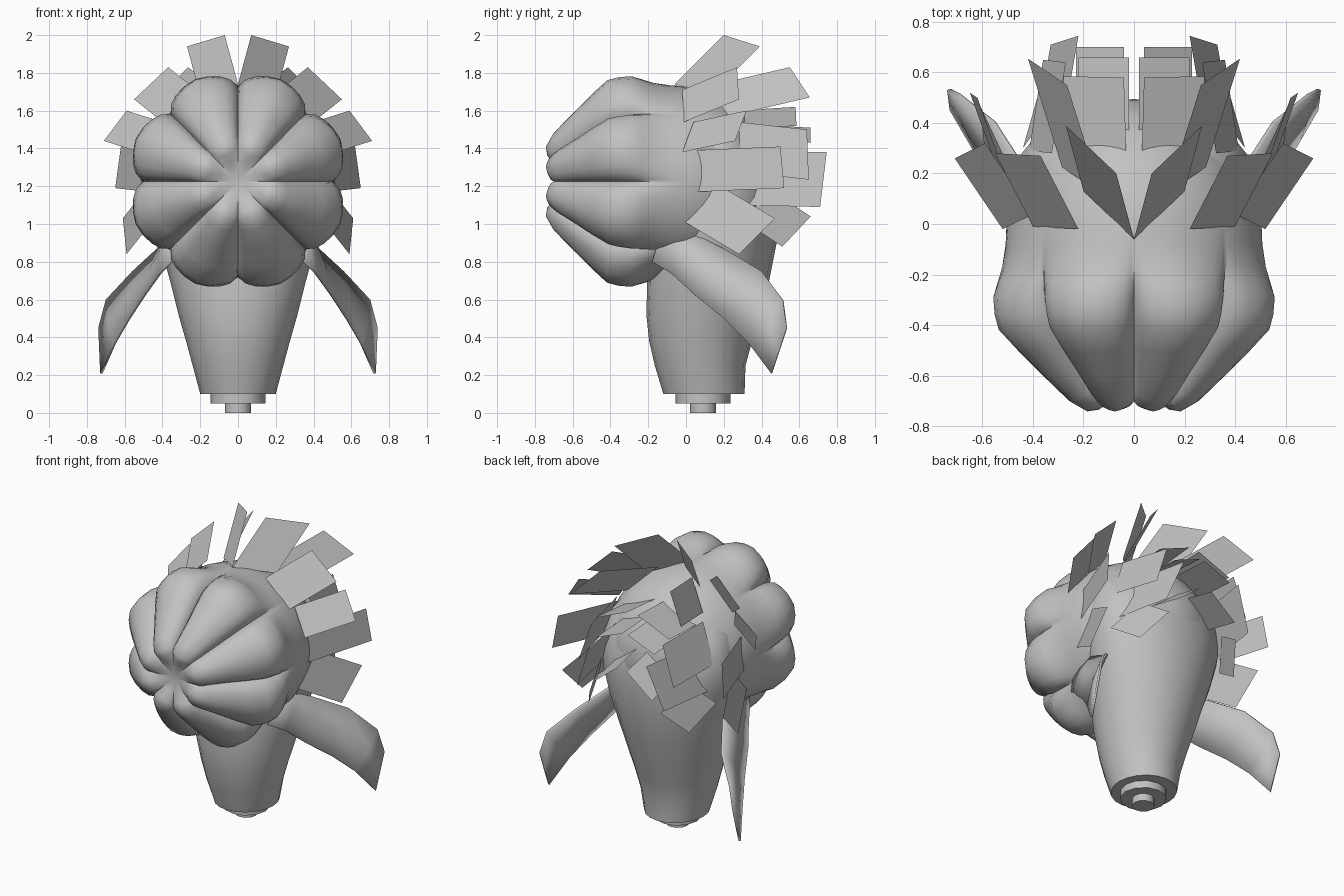
import bpy, math
from mathutils import Vector

grey = bpy.data.materials.new("plain grey")
grey.diffuse_color = (0.54, 0.54, 0.54, 1)


def add(name, verts, faces, angle=None):
    me = bpy.data.meshes.new(name)
    me.from_pydata([tuple(v) for v in verts], [], faces)
    me.materials.append(grey)
    ob = bpy.data.objects.new(name, me)
    bpy.context.collection.objects.link(ob)
    if angle:
        bpy.ops.object.select_all(action='DESELECT')
        bpy.context.view_layer.objects.active = ob
        ob.select_set(True)
        bpy.ops.object.shade_smooth_by_angle(angle=math.radians(angle))
    return ob


def loft(name, rings, angle):
    """Skin closed rings of equal length and cap both ends."""
    n = len(rings[0])
    verts = [p for r in rings for p in r]
    faces = [(i * n + j, i * n + (j + 1) % n, (i + 1) * n + (j + 1) % n, (i + 1) * n + j)
             for i in range(len(rings) - 1) for j in range(n)]
    last = (len(rings) - 1) * n
    faces += [tuple(reversed(range(n))), tuple(range(last, last + n))]
    return add(name, verts, faces, angle)


def ellipse(n, hx, y0, y1, z):
    cy, hy = (y0 + y1) / 2, (y1 - y0) / 2
    return [(hx * math.cos(2 * math.pi * k / n), cy + hy * math.sin(2 * math.pi * k / n), z)
            for k in range(n)]


# Petalled head: (y, ridge radius, groove depth inward, groove depth backward)
profile = [(-0.685, 0.03, 0.0, 0.0), (-0.70, 0.105, 0.0, 0.0), (-0.735, 0.15, -0.05, 0.035),
           (-0.742, 0.20, -0.02, 0.06), (-0.705, 0.27, 0.03, 0.06), (-0.61, 0.375, 0.07, 0.05),
           (-0.51, 0.48, 0.10, 0.03), (-0.42, 0.567, 0.12, 0.02), (-0.36, 0.583, 0.115, 0),
           (-0.29, 0.587, 0.095, 0), (-0.23, 0.562, 0.06, 0), (-0.17, 0.535, 0.025, 0),
           (-0.08, 0.512, 0.005, 0), (0.0, 0.505, 0, 0), (0.12, 0.475, 0, 0),
           (0.24, 0.42, 0, 0), (0.35, 0.33, 0, 0), (0.43, 0.23, 0, 0),
           (0.475, 0.13, 0, 0), (0.49, 0.03, 0, 0)]
PER = 10
rings = []
for y, r, inward, back in profile:
    ring = []
    for k in range(8 * PER):
        # Crowd the samples beside each cleft
        u = math.sin(math.pi / 2 * ((k % PER) / PER * 2 - 1))
        a = (k // PER + (u + 1) / 2) * math.pi / 4
        w = 0.6 * abs(u) ** 1.6 + 0.4 * abs(u) ** 10
        rr = r - inward * w
        ring.append((rr * math.cos(a), y + back * w, 1.225 + rr * math.sin(a)))
    rings.append(ring[::-1])
loft("petal_head", rings, 50)

# Tapering stalk body
body = [(0.10, 0.20, -0.12, 0.31), (0.25, 0.24, -0.165, 0.315), (0.38, 0.275, -0.195, 0.35),
        (0.52, 0.315, -0.21, 0.39), (0.70, 0.36, -0.205, 0.44), (0.90, 0.415, -0.17, 0.48),
        (1.08, 0.46, -0.15, 0.495), (1.25, 0.47, -0.12, 0.485), (1.42, 0.42, -0.1, 0.41),
        (1.55, 0.32, -0.1, 0.31), (1.65, 0.18, -0.08, 0.18)]
loft("stalk_body", [ellipse(20, hx, y0, y1, z) for z, hx, y0, y1 in body], 40)

# Stepped foot
for name, r, z0, z1 in (("foot_collar", 0.145, 0.05, 0.11), ("foot_plug", 0.07, 0.0, 0.06)):
    loft(name, [ellipse(12, r, 0.09 - r, 0.09 + r, z) for z in (z0, z1)], 40)

# Flat back leaves: three corners each, the fourth closes the parallelogram
leaves = [
    ((0.0, -0.06, 1.74), (0.07, 0.20, 2.0), (0.27, 0.39, 1.94)),
    ((0.22, -0.02, 1.71), (0.37, 0.27, 1.83), (0.55, 0.28, 1.66)),
    ((0.13, 0.12, 1.73), (0.265, 0.55, 1.83), (0.42, 0.655, 1.67)),
    ((0.40, 0.04, 1.54), (0.59, 0.32, 1.60), (0.71, 0.26, 1.44)),
    ((0.45, 0.03, 1.39), (0.62, 0.50, 1.41), (0.65, 0.52, 1.19)),
    ((0.46, 0.15, 1.22), (0.61, 0.47, 1.03), (0.59, 0.28, 0.84)),
    ((0.03, 0.25, 1.60), (0.04, 0.58, 1.62), (0.28, 0.585, 1.52)),
    ((0.29, 0.345, 1.39), (0.22, 0.745, 1.38), (0.33, 0.71, 1.09)),
    ((0.04, 0.40, 1.35), (0.04, 0.70, 1.28), (0.23, 0.70, 1.13)),
    ((0.02, 0.30, 1.53), (0.02, 0.66, 1.51), (0.22, 0.66, 1.43)),
    ((0.33, 0.45, 1.18), (0.27, 0.66, 1.04), (0.38, 0.51, 0.88)),
    ((0.325, 0.28, 1.54), (0.27, 0.64, 1.50), (0.36, 0.65, 1.235)),
]
# Drooping side leaf: upper and lower edge points from root to tip
upper = [(0.36, -0.12, 0.98), (0.40, 0.06, 0.94), (0.43, 0.20, 0.87),
         (0.56, 0.40, 0.75), (0.70, 0.51, 0.60), (0.74, 0.53, 0.45)]
lower = [(0.36, -0.18, 0.80), (0.42, -0.08, 0.74), (0.50, 0.04, 0.63),
         (0.585, 0.20, 0.50), (0.66, 0.33, 0.37), (0.73, 0.45, 0.21)]

for side, s in (("right", 1), ("left", -1)):
    flip = lambda p: (p[0] * s, p[1], p[2])
    for i, (a, b, c) in enumerate(leaves):
        d = Vector(a) + Vector(c) - Vector(b)
        add(f"back_leaf_{side}_{i + 1}", [flip(p) for p in (a, b, c, d)], [(0, 1, 2, 3)[::s]])
    verts = []
    for i, (p, q) in enumerate(zip(upper, lower)):
        mid = (Vector(p) + Vector(q)) / 2 + Vector((0.01, 0, 0.005)) * (i < 5)
        verts += [flip(p), flip(mid), flip(q)]
    faces = [(3 * i + j, 3 * i + j + 1, 3 * i + j + 4, 3 * i + j + 3)[::s]
             for i in range(5) for j in range(2)]
    leaf = add(f"drooping_leaf_{side}", verts, faces, 50)
    mod = leaf.modifiers.new("thickness", 'SOLIDIFY')
    mod.thickness = 0.015
    mod.offset = -1
